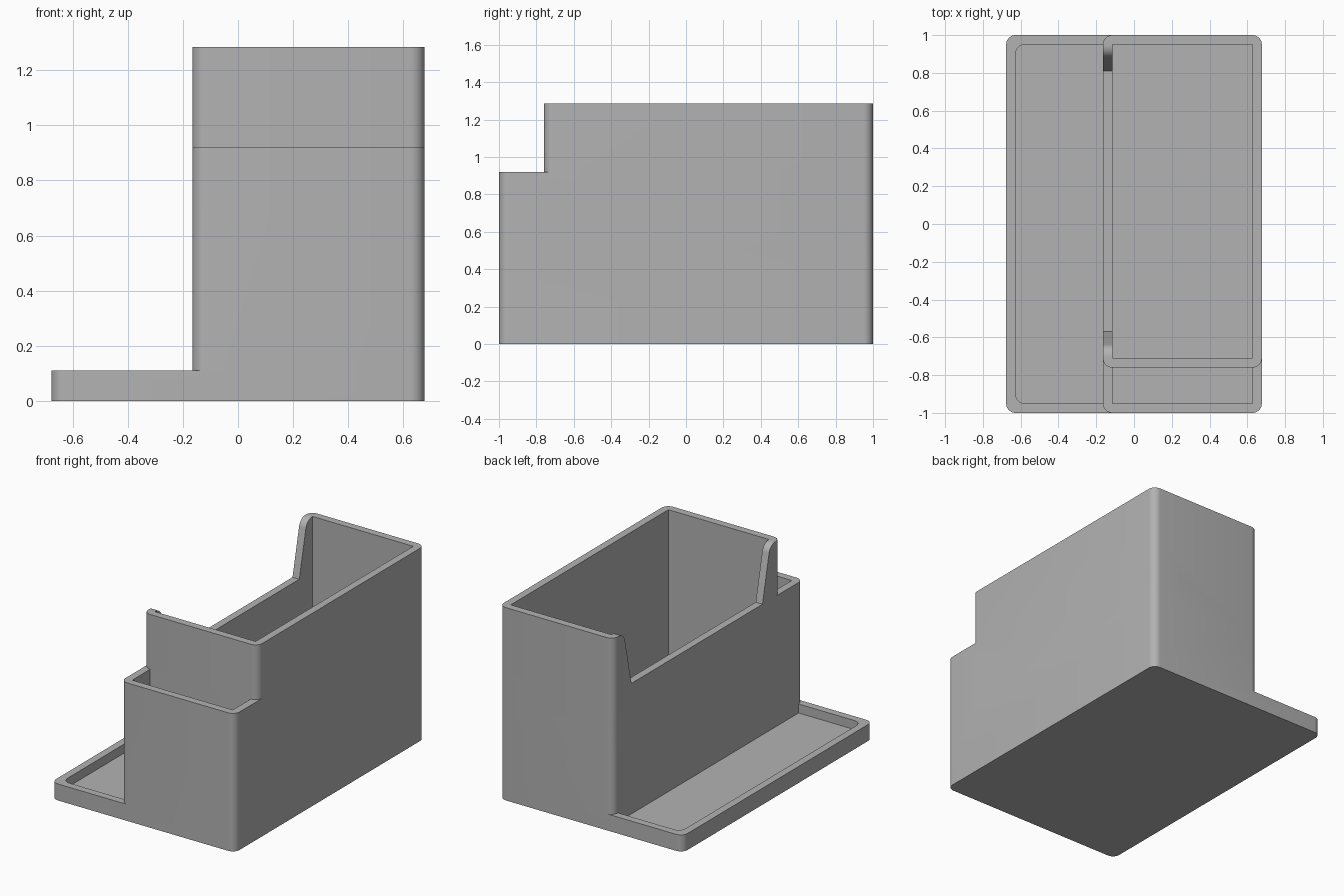
import bpy
import math

cube = bpy.data.objects.get("Cube")
if cube:
    bpy.data.objects.remove(cube, do_unlink=True)

# Main dimensions
WALL, FLOOR, RADIUS = 0.05, 0.05, 0.05
SIDE, END = 0.677, 1.0
BOX_LEFT, BOX_FRONT = -0.165, -0.76
TRAY_H, POCKET_H, BOX_H = 0.11, 0.92, 1.285

grey = bpy.data.materials.new("matte_grey")
grey.use_nodes = True
colour = (0.448, 0.448, 0.448, 1)
grey.diffuse_color = colour
grey.node_tree.nodes["Principled BSDF"].inputs["Base Color"].default_value = colour


def prism(name, bottom, top):
    """Closed solid between two matching outlines."""
    n = len(bottom)
    faces = [tuple(reversed(range(n))), tuple(range(n, 2 * n))]
    faces += [(i, (i + 1) % n, (i + 1) % n + n, i + n) for i in range(n)]
    mesh = bpy.data.meshes.new(name)
    mesh.from_pydata(bottom + top, [], faces)
    mesh.materials.append(grey)
    obj = bpy.data.objects.new(name, mesh)
    bpy.context.collection.objects.link(obj)
    return obj


def block(name, x0, x1, y0, y1, z0, z1, r=0.0, steps=8):
    """Upright block with optionally rounded vertical corners."""
    outline = []
    corners = [(x1 - r, y1 - r), (x0 + r, y1 - r), (x0 + r, y0 + r), (x1 - r, y0 + r)]
    for quarter, (cx, cy) in enumerate(corners):
        for s in range(steps + 1 if r else 1):
            a = (quarter + s / steps) * math.pi / 2
            outline.append((cx + r * math.cos(a), cy + r * math.sin(a)))
    return prism(name, [(x, y, z0) for x, y in outline], [(x, y, z1) for x, y in outline])


def combine(target, other, operation):
    mod = target.modifiers.new(operation.lower(), "BOOLEAN")
    mod.operation, mod.object, mod.solver = operation, other, "EXACT"
    bpy.context.view_layer.objects.active = target
    bpy.ops.object.modifier_apply(modifier=mod.name)
    bpy.data.objects.remove(other, do_unlink=True)


# Outer shapes: low tray, front pocket, tall box
holder = block("desk_holder", -SIDE, SIDE, -END, END, 0, TRAY_H, RADIUS)
tray_hollow = block("tray_hollow", -SIDE + WALL, 0.3, -END + WALL, END - WALL,
                    FLOOR, 0.3, RADIUS)
combine(holder, tray_hollow, "DIFFERENCE")
pocket = block("pocket", BOX_LEFT, SIDE, -END, END, 0, POCKET_H, RADIUS)
combine(holder, pocket, "UNION")
tall_box = block("tall_box", BOX_LEFT, SIDE, BOX_FRONT, END, 0.5, BOX_H, RADIUS)
combine(holder, tall_box, "UNION")

# Hollows inside the box and the pocket
inner = (BOX_LEFT + WALL, SIDE - WALL)
combine(holder, block("box_hollow", *inner, BOX_FRONT + WALL, END - WALL, FLOOR, 1.6),
        "DIFFERENCE")
combine(holder, block("pocket_hollow", *inner, -END + WALL, BOX_FRONT, FLOOR, POCKET_H + 0.001),
        "DIFFERENCE")

# Side opening: sloped ends that round over into the top edge
middle = (BOX_FRONT + END) / 2
half = [(0.69, POCKET_H)]
for s in range(9):
    a = math.radians(12 + 78 * s / 8)
    half.append((0.825 - 0.068 * math.cos(a), BOX_H - 0.068 + 0.068 * math.sin(a)))
half.append((0.825, BOX_H + 0.1))
profile = [(middle + y, z) for y, z in half] + [(middle - y, z) for y, z in reversed(half)]
opening = prism("side_opening",
                [(BOX_LEFT - 0.1, y, z) for y, z in profile],
                [(BOX_LEFT + WALL + 0.02, y, z) for y, z in profile])
combine(holder, opening, "DIFFERENCE")

# Smooth rounded corners, crisp edges
bpy.ops.object.select_all(action="DESELECT")
holder.select_set(True)
bpy.context.view_layer.objects.active = holder
bpy.ops.object.shade_smooth_by_angle(angle=math.radians(30))
